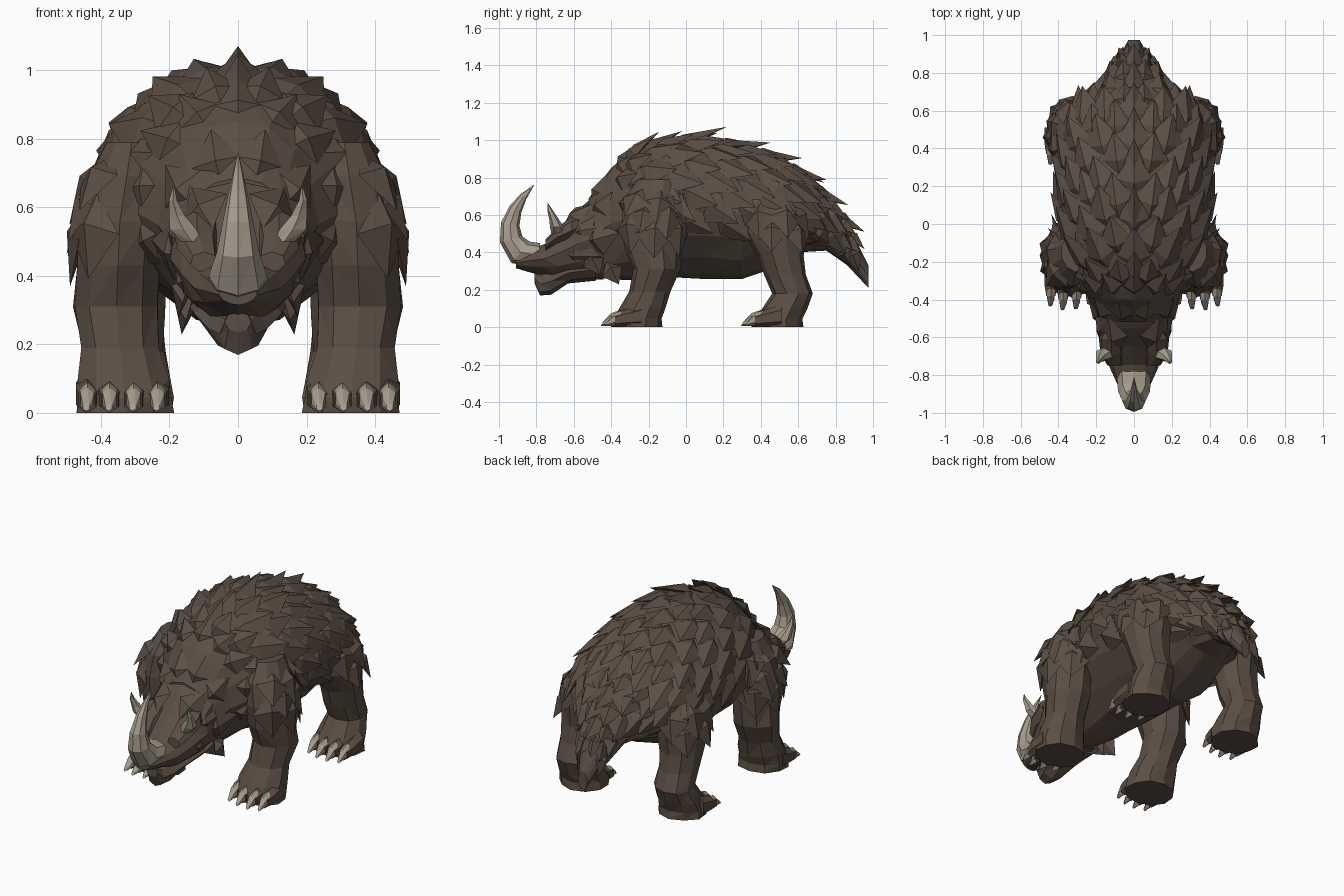
import bpy, bmesh, random
from math import sin, cos, radians, pi
from mathutils import Vector

random.seed(7)
if "Cube" in bpy.data.objects:
    bpy.data.objects.remove(bpy.data.objects["Cube"])


def material(name, rgb):
    m = bpy.data.materials.new(name)
    m.use_nodes = True
    m.diffuse_color = (*rgb, 1)
    m.node_tree.nodes["Principled BSDF"].inputs["Base Color"].default_value = (*rgb, 1)
    return m


FUR = material("brown hide", (0.105, 0.077, 0.058))
HORN = material("pale horn", (0.38, 0.335, 0.265))


def finish(name, bm, mat, mirror=False):
    bmesh.ops.recalc_face_normals(bm, faces=bm.faces)
    me = bpy.data.meshes.new(name)
    bm.to_mesh(me)
    bm.free()
    me.materials.append(mat)
    ob = bpy.data.objects.new(name, me)
    bpy.context.collection.objects.link(ob)
    if mirror:
        ob.modifiers.new("Mirror", 'MIRROR')


def surf(rings, t, a, belly=0.0):
    """Point on a ringed body: t runs along the rings, a turns from the ring's top."""
    i = min(int(t), len(rings) - 2)
    f = t - i
    x, y, z, ru, rv, tilt = [p + (q - p) * f for p, q in zip(rings[i], rings[i + 1])]
    su, cv = sin(a) * ru * (1 - belly * max(0, -cos(a))), cos(a) * rv
    k = radians(tilt)
    return Vector((x + su, y + cv * cos(k), z + cv * sin(k)))


def loft(name, rings, sides, mat, belly=0.0, jitter=0.0, mirror=False):
    """Closed skin over tilted elliptical rings, with symmetric roughness."""
    bm = bmesh.new()
    loops = []
    for i in range(len(rings)):
        rough = [1 + random.uniform(-jitter, jitter) for _ in range(sides)]
        loop = []
        for j in range(sides):
            c = Vector(rings[i][:3])
            p = surf(rings, i, 2 * pi * j / sides, belly)
            k = j if mirror else min(j, sides - j)
            loop.append(bm.verts.new(c + (p - c) * rough[k]))
        loops.append(loop)
    for p, q in zip(loops, loops[1:]):
        for j in range(sides):
            k = (j + 1) % sides
            bm.faces.new((p[j], p[k], q[k], q[j]))
    bm.faces.new(loops[0])
    bm.faces.new(loops[-1])
    bmesh.ops.triangulate(bm, faces=bm.faces, quad_method='ALTERNATE')
    finish(name, bm, mat, mirror)


def tuft(bm, p, n, d, length, width, lift):
    """Pointed ridged scale of hide, repeated on the other side."""
    s = n.cross(d).normalized()
    pts = [p - d * length * .4 - n * .03, p + s * width + d * length * .08 - n * .015,
           p + d * length * .65 + n * lift, p - s * width + d * length * .08 - n * .015,
           p + n * .025 - d * length * .05, p - n * .035]
    for sign in ((1, -1) if abs(p.x) > .01 else (1,)):
        v = [bm.verts.new((q.x * sign, q.y, q.z)) for q in pts]
        for i in range(4):
            for apex in (4, 5):
                bm.faces.new((v[i], v[(i + 1) % 4], v[apex]))


def scatter(bm, rings, t, angles, length, width, droop, lift, belly=0.0):
    """Row of tufts lying along the body, drooping round the ring."""
    for deg in angles:
        a = radians(deg)
        if deg:
            a += random.uniform(-.06, .06)
        tt = t + (random.uniform(-.12, .12) if deg else 0)
        p = surf(rings, tt, a, belly)
        along = (surf(rings, tt + .1, a, belly) - surf(rings, tt - .1, a, belly)).normalized()
        around = (surf(rings, tt, a + .1, belly) - surf(rings, tt, a - .1, belly)).normalized()
        n = around.cross(along).normalized()
        if n.dot(p - surf(rings, tt, a + pi, belly)) < 0:
            n.negate()
        d = (along + around * droop * sin(a)).normalized()
        k = random.uniform(.88, 1.12)
        tuft(bm, p, n, d, length * k, width * k, lift)


# Torso tapering into the tail
def span(y, top, bottom, width):
    return (0, y, (top + bottom) / 2, width, (top - bottom) / 2, 90)


torso = [span(-.52, .69, .27, .185), span(-.40, .85, .25, .23), span(-.28, .95, .25, .32),
         span(-.10, 1.0, .26, .39), span(.10, 1.01, .26, .405), span(.30, .97, .25, .405),
         span(.48, .91, .32, .39), span(.62, .82, .40, .31), span(.75, .70, .41, .17),
         span(.86, .56, .33, .095), span(.975, .33, .21, .03)]
loft("torso", torso, 16, FUR, belly=.25, jitter=.025)

# Layered hide covering the back, flanks and tail
bm = bmesh.new()
for r in range(16):
    t = 1.5 + r * .52
    step = 25 if t < 7.3 else 40
    reach = 105 if t < 6.5 else 130
    start = 0 if r % 2 == 0 else step / 2
    angles = [start + step * i for i in range(6) if start + step * i <= reach]
    size = .8 if t < 2.3 else 1 if t < 7.2 else .75 if t < 8.6 else .55
    scatter(bm, torso, t, angles, .26 * size, .098 * size, .55, .01 if t < 2.3 else .025, .25)
finish("back_hide", bm, FUR)

# Raised spikes down the spine
bm = bmesh.new()
for t, length in ((2.1, .2), (3.5, .36), (5, .22), (6, .22), (7, .2), (8, .2), (9, .15)):
    scatter(bm, torso, t, [0], length, .06, 0, .055)
finish("spine_spikes", bm, FUR)

# Head, jaw and brow
head = [(0, -.44, .50, .20, .25, 90), (0, -.57, .45, .20, .20, 85),
        (0, -.67, .40, .165, .145, 80), (0, -.76, .365, .125, .085, 80),
        (0, -.84, .355, .095, .06, 85), (0, -.91, .345, .055, .03, 90)]
loft("head", head, 12, FUR, belly=.2, jitter=.03)
jaw = [(0, -.48, .31, .14, .06, 90), (0, -.63, .29, .125, .055, 90),
       (0, -.72, .245, .085, .07, 90), (0, -.775, .23, .055, .06, 85),
       (0, -.81, .265, .04, .03, 90)]
loft("jaw", jaw, 8, FUR, jitter=.03)
brow = [(.09, -.54, .55, .06, .05, 90), (.12, -.61, .53, .07, .06, 90),
        (.12, -.69, .49, .06, .045, 90), (.10, -.75, .44, .04, .03, 90)]
loft("brow", brow, 7, FUR, jitter=.05, mirror=True)

# Mane on the neck and pointed cheek tufts
bm = bmesh.new()
neck = [(0, -.72, .42, .15, .13, 90)] + torso[:3]
for t, angles in ((.7, (35, 75, 115)), (1.3, (20, 55, 95))):
    scatter(bm, neck, t, angles, .2, .085, .2, .01)
for f in (Vector((.16, -.40, .31)), Vector((.17, -.50, .36))):
    tuft(bm, f, Vector((1, 0, .2)).normalized(), Vector((.05, .45, -.9)).normalized(), .14, .06, 0)
finish("mane", bm, FUR)

# Nose horn and paired small horns
nose = [(0, -.79, .385, .09, .065, 80), (0, -.885, .40, .085, .075, 50),
        (0, -.935, .47, .062, .062, 15), (0, -.94, .55, .046, .05, -10),
        (0, -.912, .63, .030, .036, -30), (0, -.868, .70, .015, .02, -42),
        (0, -.812, .76, .001, .001, -50)]
loft("nose_horn", nose, 8, HORN)
small = [(.135, -.68, .50, .035, .04, 0), (.16, -.69, .535, .045, .037, 0),
         (.178, -.705, .575, .027, .026, 0), (.19, -.725, .62, .014, .016, 0),
         (.187, -.74, .665, .001, .001, 0)]
loft("small_horn", small, 6, HORN, mirror=True)

# Legs with upper hide, toes and claws
front = [(.31, -.15, .79, .08, .10, 0), (.325, -.17, .69, .115, .155, 0),
         (.345, -.18, .56, .13, .165, 0), (.35, -.17, .43, .125, .155, 0),
         (.355, -.155, .31, .13, .125, 0), (.345, -.195, .19, .118, .11, 0),
         (.335, -.235, .10, .135, .125, 0), (.33, -.255, .045, .145, .13, 0),
         (.33, -.255, 0, .145, .13, 0)]
hind = [(.28, .45, .72, .08, .11, 0), (.305, .46, .62, .12, .165, 0),
        (.32, .475, .50, .13, .17, 0), (.325, .505, .38, .12, .125, 0),
        (.325, .53, .28, .113, .115, 0), (.325, .57, .18, .115, .105, 0),
        (.325, .525, .10, .13, .12, 0), (.325, .495, .045, .14, .13, 0),
        (.325, .495, 0, .14, .13, 0)]
shoulder_rows = ((1.0, (30, 80, 130)), (1.7, (10, 60, 110)), (2.2, (35, 85, 140)))
hip_rows = ((1.2, (15, 65, 115)), (1.9, (40, 95)))
for name, rings, rows, shift in (("front", front, shoulder_rows, 0),
                                 ("hind", hind, hip_rows, .75)):
    loft(name + "_leg", rings, 10, FUR, jitter=.045, mirror=True)
    bm = bmesh.new()
    for t, angles in rows:
        scatter(bm, rings, t, angles, .21, .095, .1, .015)
    finish(name + "_leg_hide", bm, FUR)
    for i, (x, y) in enumerate(((.235, -.37), (.305, -.395), (.375, -.40), (.44, -.38))):
        y += shift
        toe = [(x, y + .14, .06, .038, .06, 90), (x, y + .05, .046, .038, .046, 90),
               (x, y, .036, .028, .036, 90)]
        loft(f"{name}_toe_{i + 1}", toe, 6, FUR, mirror=True)
        claw = [(x, y + .035, .053, .025, .034, 90), (x, y - .01, .04, .023, .036, 75),
                (x + .003, y - .05, .017, .011, .014, 60)]
        loft(f"{name}_claw_{i + 1}", claw, 6, HORN, mirror=True)
